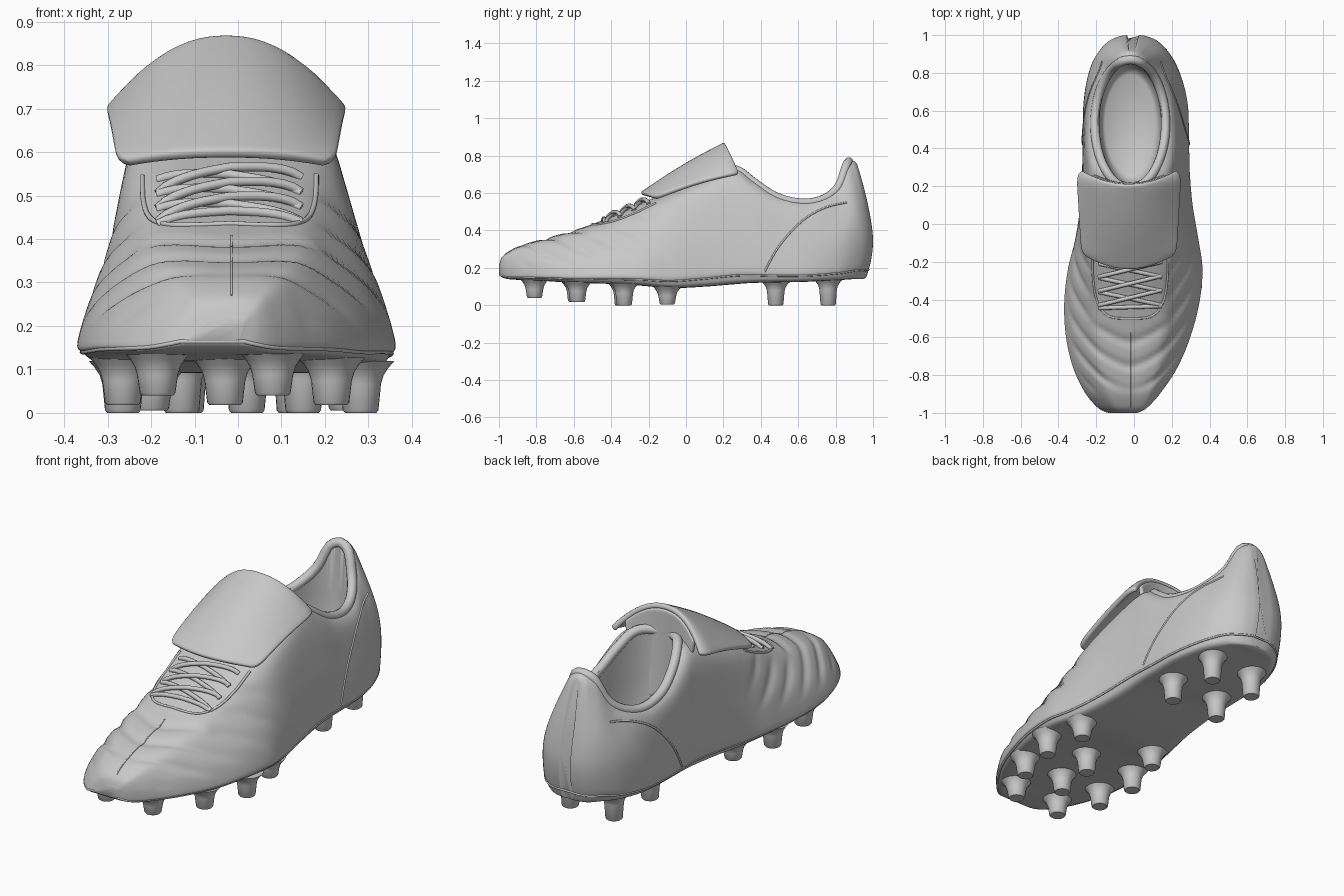
import bpy
from math import sin, cos, pi, tau, copysign
from mathutils import Vector
from mathutils.bvhtree import BVHTree

cube = bpy.data.objects.get("Cube")
if cube:
    bpy.data.objects.remove(cube)

# One plain grey for the whole boot
grey = bpy.data.materials.new("plain_grey")
grey.use_nodes = True
colour = (0.58, 0.58, 0.58, 1)
grey.diffuse_color = colour
grey.node_tree.nodes["Principled BSDF"].inputs["Base Color"].default_value = colour


def smooth(obj, angle=50):
    bpy.ops.object.select_all(action="DESELECT")
    obj.select_set(True)
    bpy.context.view_layer.objects.active = obj
    bpy.ops.object.shade_smooth_by_angle(angle=angle * pi / 180)


def loft(name, rows, ring=True, caps=True):
    """Skin a list of equal point rows."""
    n = len(rows[0])
    verts = [p for row in rows for p in row]
    faces = []
    for i in range(len(rows) - 1):
        for j in range(n if ring else n - 1):
            k = (j + 1) % n
            faces.append((i * n + j, i * n + k, (i + 1) * n + k, (i + 1) * n + j))
    if caps:
        faces.append(tuple(reversed(range(n))))
        faces.append(tuple(range(len(verts) - n, len(verts))))
    mesh = bpy.data.meshes.new(name)
    mesh.from_pydata(verts, [], faces)
    mesh.materials.append(grey)
    obj = bpy.data.objects.new(name, mesh)
    bpy.context.collection.objects.link(obj)
    bpy.context.view_layer.objects.active = obj
    obj.select_set(True)
    bpy.ops.object.mode_set(mode="EDIT")
    bpy.ops.mesh.select_all(action="SELECT")
    bpy.ops.mesh.normals_make_consistent(inside=False)
    bpy.ops.object.mode_set(mode="OBJECT")
    smooth(obj)
    return obj


def tube(name, points, radius, cyclic=False):
    curve = bpy.data.curves.new(name, "CURVE")
    curve.dimensions = "3D"
    curve.bevel_depth = radius
    curve.bevel_resolution = 3
    curve.use_fill_caps = True
    spline = curve.splines.new("POLY")
    spline.points.add(len(points) - 1)
    for sp, p in zip(spline.points, points):
        sp.co = (*p, 1)
    spline.use_cyclic_u = cyclic
    spline.use_smooth = True
    curve.materials.append(grey)
    obj = bpy.data.objects.new(name, curve)
    bpy.context.collection.objects.link(obj)


def spline_through(keys, steps):
    """Catmull-Rom interpolation of tuples."""
    out = []
    for i in range(len(keys) - 1):
        a, b, c, d = (keys[max(i - 1, 0)], keys[i], keys[i + 1], keys[min(i + 2, len(keys) - 1)])
        for s in range(steps):
            t = s / steps
            out.append(tuple(
                q + 0.5 * t * (r - p + t * (2 * p - 5 * q + 4 * r - w + t * (3 * (q - r) + w - p)))
                for p, q, r, w in zip(a, b, c, d)))
    return out + [tuple(keys[-1])]


def lerp(a, b, t):
    return a + (b - a) * t


def ramp(t):
    t = min(max(t, 0), 1)
    return t * t * (3 - 2 * t)


# Upper: stations of y, right edge, left edge, bottom, top, shoulder width
stations = [
    (-1, -.115, -.005, .165, .215, .7), (-.985, -.17, .04, .15, .255, .68),
    (-.95, -.215, .085, .14, .285, .66), (-.88, -.27, .145, .135, .32, .64),
    (-.76, -.325, .225, .13, .355, .62), (-.6, -.36, .295, .12, .4, .6),
    (-.42, -.367, .345, .115, .465, .58), (-.24, -.345, .365, .105, .545, .63),
    (-.08, -.305, .345, .092, .615, .74), (.1, -.278, .315, .1, .695, .78),
    (.26, -.27, .3, .113, .75, .76), (.36, -.268, .297, .12, .695, .8),
    (.48, -.266, .295, .122, .62, .82), (.62, -.263, .29, .125, .585, .8),
    (.74, -.248, .268, .13, .6, .76), (.85, -.215, .23, .135, .665, .64),
    (.93, -.165, .175, .14, .765, .58), (.975, -.115, .122, .14, .775, .6),
    (.995, -.065, .07, .145, .765, .7), (1, -.03, .035, .15, .755, .8)]


def heel_lean(y, z):
    lean = .04 * ((.35 - z) / .21) ** 2 if z < .35 else .09 * ((z - .35) / .42) ** 1.5
    return -lean * ramp((y - .6) / .4)


def section(y, x0, x1, zb, zt, top):
    middle = lerp(lerp(1, top, .32), .95, ramp((y - .5) / .3))
    half = spline_through([(0, 0), (.6, 0), (.87, .01), (.96, .06), (1, .15), (middle, .5),
                           (top, .86), (top * .6, .97), (0, 1)], 10)
    loop = half + [(-x, s) for x, s in half[-2:0:-1]]
    cx, w = (x0 + x1) / 2, (x1 - x0) / 2
    points = []
    for f, s in loop:
        z = lerp(zb, zt, s)
        x = lerp(cx, -.02, s) + w * f
        # Quilted chevron ribs sweeping back down the sides of the forefoot
        u = y - .5 * (abs(x + .02) ** 2 + .003) ** .5 - .7 * (zt - z)
        clear = max(ramp((abs(x + .02) - .18) * 12), ramp((-.5 - y) * 14))
        fade = ramp((s - .25) * 3) * ramp((-.05 - y) * 5) * ramp((y + .92) * 8)
        dent = .011 * clear * fade * (.5 + .5 * cos(tau * u / .13)) ** 3
        points.append(Vector((x - dent * f, y + heel_lean(y, z), z - dent * s)))
    return points


rows = [section(*st) for st in spline_through(stations, 9)]
upper = loft("upper", rows)
bvh = BVHTree.FromPolygons([v.co for v in upper.data.vertices],
                           [tuple(p.vertices) for p in upper.data.polygons])


def on_top(x, y, lift=0):
    hit = bvh.ray_cast(Vector((x, y, 2)), Vector((0, 0, -1)))[0]
    return Vector((x, y, (hit.z if hit else .5) + lift))


def on_side(side, y, z):
    hit = bvh.ray_cast(Vector((side * 2, y, z)), Vector((-side, 0, 0)))[0]
    return hit or Vector((0, y, z))


def oval(z, a, b, n=64):
    return [Vector((-.02 + a * cos(tau * i / n), .53 + b * sin(tau * i / n), z)) for i in range(n)]


# Foot opening, with a padded collar round its edge
collar = [on_top(p.x, p.y, -.01) for p in oval(0, .187, .34)]
tube("collar_padding", collar, .024, True)
cutter = loft("opening_cutter", [oval(z, .168 * k, .325 * k) for z, k in
                                 ((.2, .8), (.22, .9), (.3, .97), (.5, 1), (1, 1))])
cut = upper.modifiers.new("opening", "BOOLEAN")
cut.object = cutter
cut.operation = "DIFFERENCE"
cut.solver = "EXACT"
bpy.context.view_layer.objects.active = upper
bpy.ops.object.modifier_apply(modifier=cut.name)
bpy.data.objects.remove(cutter)
smooth(upper)

# Thin sole welt following the lower edge
edge = 32
welt = [r[edge] for r in rows[4:-4]] + [r[-edge] for r in reversed(rows[4:-4])]
tube("sole_welt", welt, .005, True)


# Folded tongue flap and the tongue it hangs from
def flap_point(u, v):
    corner = 1 - .1 * abs(2 * v - 1) ** 12
    y = lerp(-.235, .21, v) + .07 * u * u
    z = lerp(.594, .86, v) - lerp(.022, .158, v) * abs(u) ** 2.2 + .012 * sin(pi * v)
    return Vector((-.027 + lerp(.25, .272, v) * u * corner, y, z))


def tongue_point(u, t):
    low = Vector((-.02 + .13 * u, .21 + .06 * u * u, .4))
    return flap_point(u * .8, .99).lerp(low, t) - Vector((0, 0, .012))


def sheet(name, func, thickness, n=24):
    grid = [[func(2 * i / n - 1, j / n) for i in range(n + 1)] for j in range(n + 1)]
    obj = loft(name, grid, False, False)
    solid = obj.modifiers.new("thickness", "SOLIDIFY")
    solid.thickness = thickness
    solid.offset = 0
    bevel = obj.modifiers.new("soft_edge", "BEVEL")
    bevel.width = thickness * .4
    bevel.segments = 3


sheet("tongue_flap", flap_point, .026)
sheet("tongue", tongue_point, .022)

# Throat edging and crossed laces
throat = []
for i in range(61):
    c, s = cos(pi * i / 60), sin(pi * i / 60)
    throat.append(on_top(-.02 - .2 * copysign(abs(c) ** .5, c), -.16 - .34 * s ** .7, .001))
tube("throat_edging", throat, .006)


def lace(name, y0, y1, side, lift):
    pts = []
    for i in range(17):
        t = i / 16
        p = on_top(-.02 + side * lerp(-.165, .165, t), lerp(y0, y1, t))
        pts.append(p + Vector((0, 0, lift * sin(pi * t) ** .5)))
    tube(name, pts, .011)


for i in range(3):
    y = -.43 + .075 * i
    lace(f"lace_over_{i}", y, y + .08, 1, .02)
    lace(f"lace_under_{i}", y, y + .07, -1, .006)
lace("lace_bar", -.445, -.435, 1, .008)

# Heel counter seams, one on each side
for side, label in ((1, "left"), (-1, "right")):
    path = spline_through([(.42, .18), (.5, .32), (.62, .45), (.74, .52), (.86, .55)], 8)
    tube(f"heel_seam_{label}", [on_side(side, y, z) for y, z in path], .005)

# Fine toe seam down the middle
tube("toe_seam", [on_top(-.015, -.97 + .012 * i, -.001) for i in range(34)], .003)

# Studs: flared, round, tapering to a flat tip
studs = [(-.185, -.81, .04), (.08, -.81, .04),
         (-.265, -.58, .018), (-.03, -.59, .018), (.215, -.58, .018),
         (-.265, -.33, 0), (.02, -.34, 0), (.282, -.33, 0),
         (-.2, -.1, .005), (.25, -.1, .005),
         (-.13, .48, 0), (.15, .48, 0), (-.12, .76, 0), (.13, .76, 0)]
for i, (x, y, z) in enumerate(studs):
    hit = bvh.ray_cast(Vector((x, y, -1)), Vector((0, 0, 1)))[0]
    base = hit.z if hit else .12
    profile = [(.036, z), (.041, z + .006), (.047, base - .045), (.053, base - .025),
               (.064, base - .008), (.078, base + .008)]
    loft(f"stud_{i}", [[Vector((x + r * cos(tau * k / 24), y + r * sin(tau * k / 24), h))
                        for k in range(24)] for r, h in profile])
